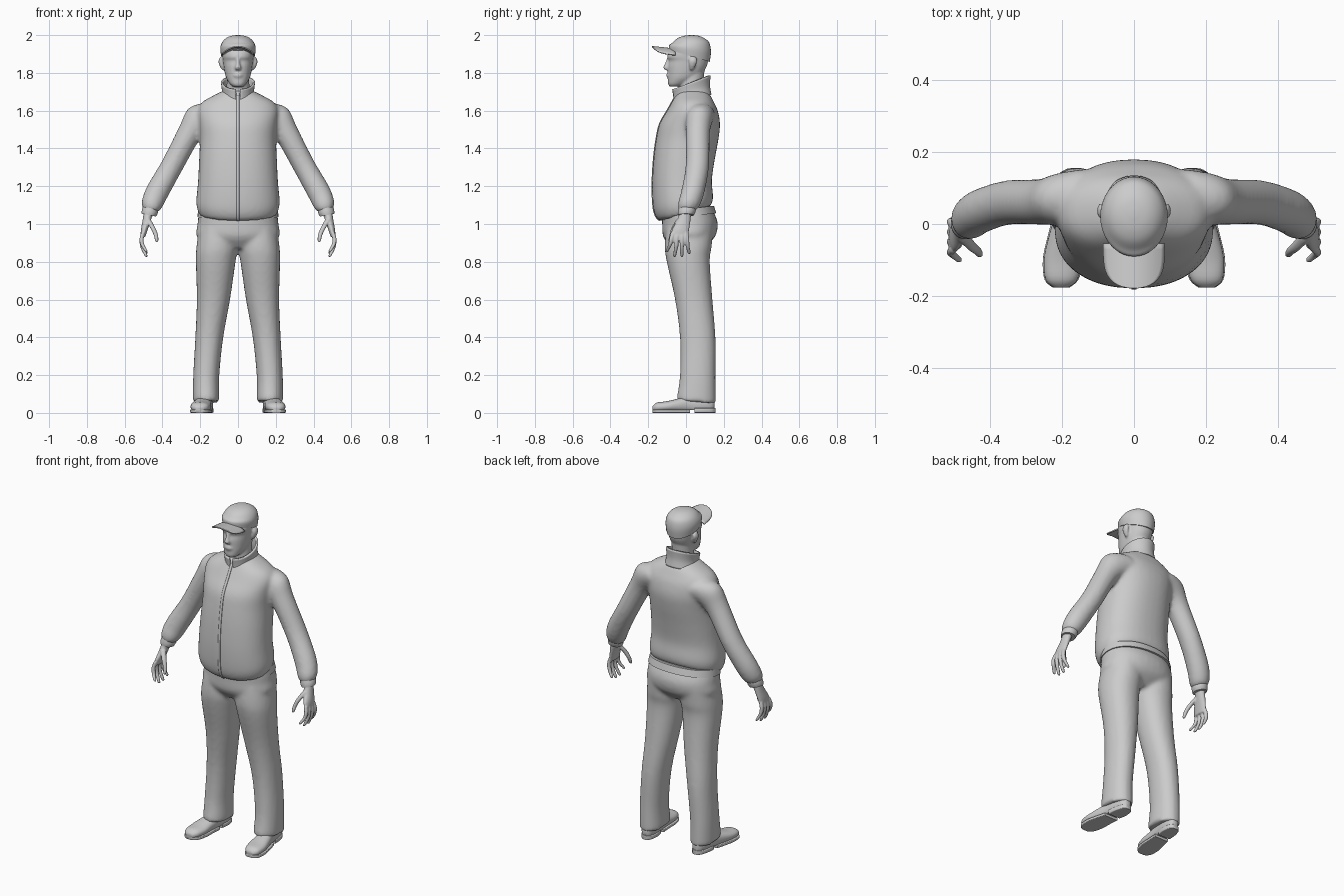
import bpy, bmesh, math

def smooth_rows(rows, steps):
    """Catmull-Rom interpolation between cross-section rows."""
    rows = [tuple(r) + (0,) * (7 - len(r)) for r in rows]
    out = []
    for i in range(len(rows) - 1):
        a, b, c, d = rows[max(i - 1, 0)], rows[i], rows[i + 1], rows[min(i + 2, len(rows) - 1)]
        for s in range(steps):
            t = s / steps
            out.append([q + .5 * t * (r - p + t * (2*p - 5*q + 4*r - w + t * (3*(q - r) + w - p)))
                        for p, q, r, w in zip(a, b, c, d)])
    return out + [list(rows[-1])]

def loft(bm, rows, n=28, p=2.0, steps=4, side=1, along_y=False, gap=0, floor=None):
    """Skin oval rings (x, y, z, rx, ry, tilt_x, tilt_y) into a tube."""
    rings = []
    for x, y, z, rx, ry, tx, ty in smooth_rows(rows, steps):
        ring = []
        for i in range(n):
            f = i / (n - 1) if gap else i / n
            a = -math.pi / 2 + gap + f * 2 * (math.pi - gap)
            c, s = math.cos(a), math.sin(a)
            dx = math.copysign(abs(c) ** (2 / p), c) * rx
            dy = math.copysign(abs(s) ** (2 / p), s) * ry
            co = [x + dx, y, z + dy] if along_y else [x + dx, y + dy, z + tx * dx + ty * dy]
            if floor is not None:
                co[2] = max(co[2], floor)
            ring.append(bm.verts.new((co[0] * side, co[1], co[2])))
        rings.append(ring)
    for r0, r1 in zip(rings, rings[1:]):
        for i in range(n - 1 if gap else n):
            j = (i + 1) % n
            bm.faces.new((r0[i], r0[j], r1[j], r1[i]))
    if not gap:
        bm.faces.new(rings[0][::-1])
        bm.faces.new(rings[-1])

def finish(name, bm, voxel=0, relax=0, mirror=False, thick=0):
    bmesh.ops.recalc_face_normals(bm, faces=bm.faces)
    me = bpy.data.meshes.new(name)
    bm.to_mesh(me)
    bm.free()
    ob = bpy.data.objects.new(name, me)
    bpy.context.collection.objects.link(ob)
    bpy.ops.object.select_all(action='DESELECT')
    ob.select_set(True)
    bpy.context.view_layer.objects.active = ob
    bpy.ops.object.shade_smooth_by_angle(angle=math.radians(50))
    if thick:
        m = ob.modifiers.new("thickness", 'SOLIDIFY')
        m.thickness, m.offset = thick, 0
    if voxel:
        m = ob.modifiers.new("blend", 'REMESH')
        m.mode, m.voxel_size, m.use_smooth_shade = 'VOXEL', voxel, True
        m = ob.modifiers.new("relax", 'SMOOTH')
        m.factor, m.iterations = .5, relax
    if mirror:
        ob.modifiers.new("mirror", 'MIRROR')
    return ob

def row(z, hw, front, back, tilt=0):
    return (0, (front + back) / 2, z, hw, (back - front) / 2, 0, tilt)

# Jacket: torso and both sleeves blended together
torso = [row(1.055, .205, -.135, .128, .3), row(1.075, .214, -.157, .14, .28),
         row(1.12, .221, -.174, .143, .2), row(1.22, .212, -.179, .137, .08),
         row(1.34, .206, -.172, .152), row(1.45, .202, -.158, .172),
         row(1.53, .208, -.140, .180), row(1.60, .215, -.10, .168),
         row(1.645, .19, -.075, .148), row(1.68, .13, -.055, .13), row(1.705, .08, -.04, .11)]
sleeve = [(.13, .08, 1.58, .05, .075, 1.2), (.20, .07, 1.555, .064, .073, .88),
          (.257, .062, 1.48, .056, .064, .55), (.35, .06, 1.307, .052, .062, .53),
          (.425, .037, 1.175, .055, .062, .5), (.454, .018, 1.11, .054, .06, .35),
          (.462, .01, 1.08, .045, .05, .25), (.465, .007, 1.07, .034, .04, .2)]
bm = bmesh.new()
loft(bm, torso, n=40, p=2.25)
for s in (1, -1):
    loft(bm, sleeve, side=s)
jacket = finish("jacket", bm, voxel=.011, relax=5)

# Sleeve cuffs
bm = bmesh.new()
loft(bm, [(.461, .009, 1.09, .04, .046, .2), (.467, .004, 1.065, .042, .046, .2),
          (.472, 0, 1.047, .038, .042, .2)])
finish("sleeve_cuff", bm, mirror=True)

# Stand-up collar, open at the front
bm = bmesh.new()
loft(bm, [(0, .035, 1.66, .092, .095, 0, .25), (0, .03, 1.70, .080, .092, 0, .35),
          (0, .028, 1.75, .085, .097, 0, .38)], n=40, gap=.13)
finish("collar", bm, thick=.011)

# Zip strip hugging the jacket front
bm = bmesh.new()
line = [(r[1] - r[4], r[2] - r[6] * r[4]) for r in smooth_rows(torso[:-1], 6)]
pairs = [[bm.verts.new((x, y - .004, z)) for x in (-.007, .007)] for y, z in line]
for a, b in zip(pairs, pairs[1:]):
    bm.faces.new((a[0], a[1], b[1], b[0]))
zipper = finish("zip", bm)
m = zipper.modifiers.new("hug", 'SHRINKWRAP')
m.target, m.wrap_mode, m.offset = jacket, 'ABOVE_SURFACE', .002
m = zipper.modifiers.new("thickness", 'SOLIDIFY')
m.thickness, m.offset = .004, 0

# Trousers: hips and both legs blended together
hips = [row(1.12, .19, -.11, .115), row(1.06, .207, -.125, .148), row(1.0, .214, -.126, .168),
        row(.93, .216, -.12, .152), row(.87, .13, -.075, .09)]
leg = [(.105, .02, .98, .10, .125), (.111, .012, .88, .109, .124), (.118, .012, .8, .105, .114),
       (.130, .041, .6, .088, .099), (.152, .062, .4, .074, .094), (.168, .062, .2, .069, .094),
       (.169, .055, .08, .070, .102, 0, -.08), (.169, .055, .058, .069, .101, 0, -.08)]
bm = bmesh.new()
loft(bm, hips, n=36, p=2.2)
for s in (1, -1):
    loft(bm, leg, p=2.15, side=s)
finish("trousers", bm, voxel=.011, relax=5)

# Waistband
bm = bmesh.new()
loft(bm, [row(1.04, .215, -.13, .16, .12), row(1.08, .21, -.13, .148, .12)], n=40, p=2.2, steps=2)
finish("waistband", bm)

# Shoes: upper, sole and heel, toes turned slightly out
shoe = [(.203, -.177, .024, .02, .012), (.202, -.155, .03, .044, .024), (.197, -.10, .034, .054, .028),
        (.19, -.04, .04, .049, .036), (.18, .02, .045, .043, .045), (.173, .09, .045, .042, .045),
        (.17, .135, .045, .032, .04), (.169, .152, .045, .015, .03)]
bm = bmesh.new()
loft(bm, shoe, along_y=True, p=2.3, floor=.014)
finish("shoe_upper", bm, mirror=True)
bm = bmesh.new()
loft(bm, [(x, y, .009, rx + .003, .009) for x, y, z, rx, rz in shoe[:5]], along_y=True, p=7)
finish("shoe_sole", bm, mirror=True)
bm = bmesh.new()
loft(bm, [(.178, .045, .013, .042, .013), (.173, .09, .013, .044, .013),
          (.17, .135, .013, .034, .013), (.169, .155, .013, .016, .013)], along_y=True, p=7)
finish("shoe_heel", bm, mirror=True)

# Hands: palm, four fingers and thumb blended together
palm = [(.472, -.001, 1.065, .027, .03), (.483, -.012, 1.02, .022, .036),
        (.496, -.029, .97, .018, .046), (.503, -.035, .932, .013, .045)]
thumb = [(.478, -.032, 1.025, .016, .018), (.454, -.06, .985, .014, .015),
         (.436, -.075, .945, .012, .012), (.430, -.085, .912, .009, .009), (.431, -.087, .904, .004, .004)]
bm = bmesh.new()
for s in (1, -1):
    loft(bm, palm, n=20, side=s)
    loft(bm, thumb, n=14, side=s)
    for base, tip, end in ((-.069, -.099, .85), (-.045, -.06, .825), (-.022, -.022, .825), (.001, .016, .84)):
        mid = (base + tip) / 2
        loft(bm, [(.502, base, .955, .011, .012), (.511, base * .7 + tip * .3, .92, .011, .012),
                  (.506, mid, (.93 + end) / 2, .011, .0105), (.488, tip, end + .01, .009, .009),
                  (.484, tip, end, .004, .004)], n=14, side=s)
finish("hands", bm, voxel=.0045, relax=3)

# Head: neck, skull, nose, mouth and ears blended together
bm = bmesh.new()
loft(bm, [row(1.64, .066, -.03, .095), row(1.74, .06, -.035, .092), row(1.83, .06, -.03, .10)])
loft(bm, [row(1.727, .025, -.085, -.03), row(1.74, .042, -.095, .0), row(1.77, .061, -.096, .06),
          row(1.80, .07, -.096, .09), row(1.835, .076, -.096, .11), row(1.865, .08, -.091, .118),
          row(1.885, .083, -.099, .122), row(1.92, .084, -.085, .122), row(1.96, .065, -.045, .095)], p=2.15)
loft(bm, [(0, -.088, 1.878, .008, .012), (0, -.098, 1.85, .010, .014), (0, -.103, 1.828, .016, .018),
          (0, -.098, 1.815, .012, .012)], n=14)
loft(bm, [(0, -.09, 1.80, .016, .01), (0, -.091, 1.787, .026, .013), (0, -.09, 1.774, .016, .01)], n=14)
for s in (1, -1):
    loft(bm, [(.078, .03, 1.815, .007, .008), (.087, .034, 1.84, .012, .018),
              (.091, .037, 1.865, .012, .022), (.086, .036, 1.885, .008, .015)], n=14, side=s)
finish("head", bm, voxel=.006, relax=3)

# Cap crown
bm = bmesh.new()
loft(bm, [row(1.890, .089, -.09, .126, -.29), row(1.93, .094, -.089, .132, -.15),
          row(1.96, .085, -.072, .123), row(1.982, .066, -.047, .1),
          row(1.995, .04, -.015, .072), row(2.0, .008, .02, .04)], n=36)
finish("cap_crown", bm)

# Cap brim, arched across and rounded at the tip
bm = bmesh.new()
grid = []
for j in range(13):
    v = math.sin(j / 12 * math.pi / 2)
    hw = .08 * (1 - v ** 4) ** .5 + .004
    grid.append([bm.verts.new((u * hw, -.055 - .124 * v, 1.925 + .014 * v - .028 * (u * hw / .08) ** 2))
                 for u in [i / 8 - 1 for i in range(17)]])
for a, b in zip(grid, grid[1:]):
    for i in range(16):
        bm.faces.new((a[i], a[i + 1], b[i + 1], b[i]))
finish("cap_brim", bm, thick=.007)
